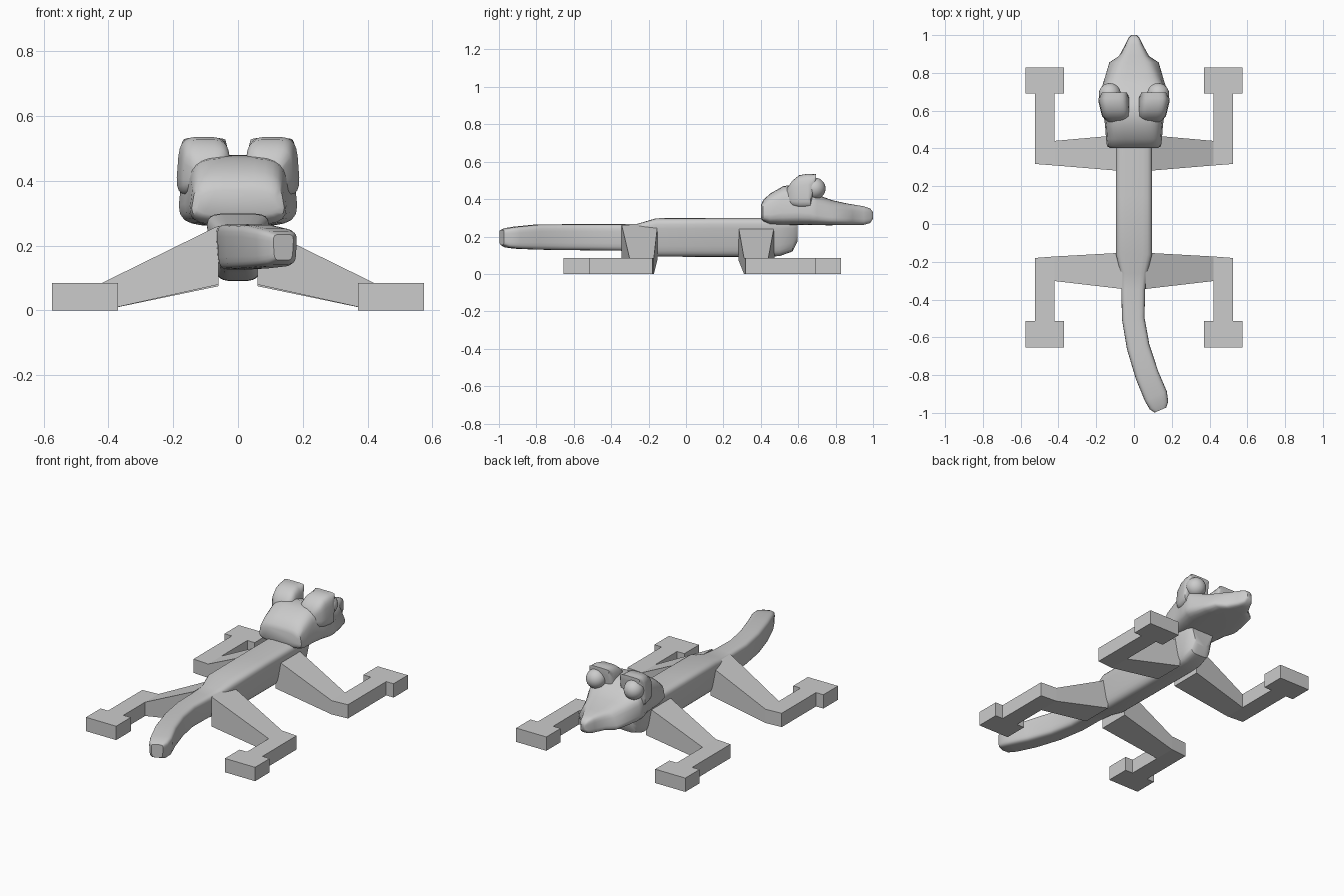
import bpy, bmesh, math


def make_object(name, bm, smooth=None):
    bmesh.ops.recalc_face_normals(bm, faces=bm.faces)
    mesh = bpy.data.meshes.new(name)
    bm.to_mesh(mesh)
    bm.free()
    obj = bpy.data.objects.new(name, mesh)
    bpy.context.collection.objects.link(obj)
    if smooth:
        bpy.ops.object.select_all(action='DESELECT')
        obj.select_set(True)
        bpy.context.view_layer.objects.active = obj
        bpy.ops.object.shade_smooth_by_angle(angle=math.radians(smooth))
    return obj


def loft(name, sections, power, sides=24, smooth=40):
    """Section: y, centre x, half width at top, at bottom, low z, high z, yaw."""
    bm = bmesh.new()
    rings = []
    for y, cx, top, bottom, z0, z1, yaw in sections:
        ring = []
        for i in range(sides):
            a = 2 * math.pi * (i + 0.5) / sides
            u, v = (math.copysign(abs(f) ** (2 / power), f) for f in (math.cos(a), math.sin(a)))
            t = (v + 1) / 2
            x = u * (bottom + (top - bottom) * t)
            ring.append(bm.verts.new((cx + x * math.cos(yaw), y + x * math.sin(yaw), z0 + (z1 - z0) * t)))
        rings.append(ring)
    for a, b in zip(rings, rings[1:]):
        for i in range(sides):
            j = (i + 1) % sides
            bm.faces.new((a[i], a[j], b[j], b[i]))
    bm.faces.new(rings[0])
    bm.faces.new(rings[-1])
    return make_object(name, bm, smooth)


# Torso running into the curved tail
loft("body_and_tail", [
    (-0.985, 0.14, 0.035, 0.03, 0.155, 0.235, 0.4),
    (-0.96, 0.132, 0.055, 0.05, 0.142, 0.245, 0.4),
    (-0.91, 0.115, 0.065, 0.06, 0.135, 0.253, 0.4),
    (-0.80, 0.069, 0.064, 0.06, 0.13, 0.264, 0.34),
    (-0.65, 0.022, 0.062, 0.058, 0.127, 0.266, 0.22),
    (-0.50, -0.004, 0.062, 0.055, 0.126, 0.266, 0.08),
    (-0.35, -0.004, 0.066, 0.055, 0.124, 0.266, 0),
    (-0.26, 0, 0.075, 0.06, 0.115, 0.268, 0),
    (-0.16, 0, 0.105, 0.065, 0.092, 0.298, 0),
    (0.15, 0, 0.105, 0.067, 0.091, 0.30, 0),
    (0.42, 0, 0.105, 0.067, 0.091, 0.30, 0),
    (0.50, 0, 0.105, 0.067, 0.095, 0.30, 0),
    (0.57, 0, 0.095, 0.06, 0.12, 0.29, 0),
    (0.595, 0, 0.08, 0.045, 0.17, 0.28, 0)], 5)

# Head with the flat wide snout and narrow nose
loft("head", [
    (0.402, 0, 0.11, 0.135, 0.295, 0.37, 0),
    (0.412, 0, 0.13, 0.15, 0.28, 0.395, 0),
    (0.45, 0, 0.135, 0.155, 0.264, 0.43, 0),
    (0.52, 0, 0.14, 0.16, 0.26, 0.47, 0),
    (0.60, 0, 0.15, 0.172, 0.26, 0.48, 0),
    (0.66, 0, 0.17, 0.19, 0.26, 0.46, 0),
    (0.70, 0, 0.165, 0.185, 0.26, 0.425, 0),
    (0.78, 0, 0.12, 0.168, 0.26, 0.395, 0),
    (0.855, 0, 0.09, 0.147, 0.261, 0.378, 0),
    (0.89, 0, 0.068, 0.085, 0.261, 0.372, 0),
    (0.95, 0, 0.042, 0.048, 0.262, 0.362, 0),
    (0.985, 0, 0.028, 0.03, 0.272, 0.35, 0),
    (1.0, 0, 0.013, 0.015, 0.295, 0.33, 0)], 4)

# Brow humps and eyes on both sides
for name, s in (("right", 1), ("left", -1)):
    loft(name + "_brow", [
        (0.54, s * 0.092, 0.04, 0.05, 0.38, 0.46, 0),
        (0.57, s * 0.096, 0.068, 0.076, 0.36, 0.50, 0),
        (0.605, s * 0.10, 0.072, 0.081, 0.35, 0.528, 0),
        (0.65, s * 0.106, 0.074, 0.088, 0.35, 0.536, 0),
        (0.665, s * 0.106, 0.074, 0.087, 0.35, 0.536, 0),
        (0.695, s * 0.104, 0.07, 0.06, 0.50, 0.533, 0)], 4)
    bm = bmesh.new()
    bmesh.ops.create_uvsphere(bm, u_segments=24, v_segments=14, radius=0.058)
    bmesh.ops.translate(bm, verts=bm.verts, vec=(s * 0.128, 0.688, 0.457))
    make_object(name + "_eye", bm, 60)


def leg(name, s, outline, root_y, root_z):
    """Flat forearm and foot, with a tapered upper limb rising into the body."""
    bm = bmesh.new()
    low = [bm.verts.new((s * x, y, 0)) for x, y in outline]
    high = [bm.verts.new((s * x, y, 0.085)) for x, y in outline]
    n = len(outline)
    bm.faces.new(low)
    bm.faces.new(high)
    for i in range(n - 1):
        bm.faces.new((low[i], low[i + 1], high[i + 1], high[i]))
    inner = [low[-1], low[0], high[0], high[-1]]
    root = [bm.verts.new((s * 0.06, y, z)) for y, z in (
        (root_y[1], root_z[0]), (root_y[0], root_z[0]), (root_y[0], root_z[1]), (root_y[1], root_z[1]))]
    for i in range(4):
        j = (i + 1) % 4
        bm.faces.new((inner[i], inner[j], root[j], root[i]))
    bm.faces.new(root)
    make_object(name, bm)


def limb_outline(elbow_in, elbow_out, inside, wrist, toe):
    return [(0.42, elbow_in), (0.525, elbow_out), (0.525, wrist), (0.575, wrist), (0.575, toe),
            (0.37, toe), (0.37, wrist), (0.42, wrist), (0.42, inside)]


for name, s in (("right", 1), ("left", -1)):
    leg(name + "_front_leg", s, limb_outline(0.31, 0.318, 0.44, 0.69, 0.828), (0.28, 0.472), (0.075, 0.255))
    leg(name + "_hind_leg", s, limb_outline(-0.172, -0.18, -0.302, -0.513, -0.655), (-0.152, -0.344), (0.08, 0.262))
